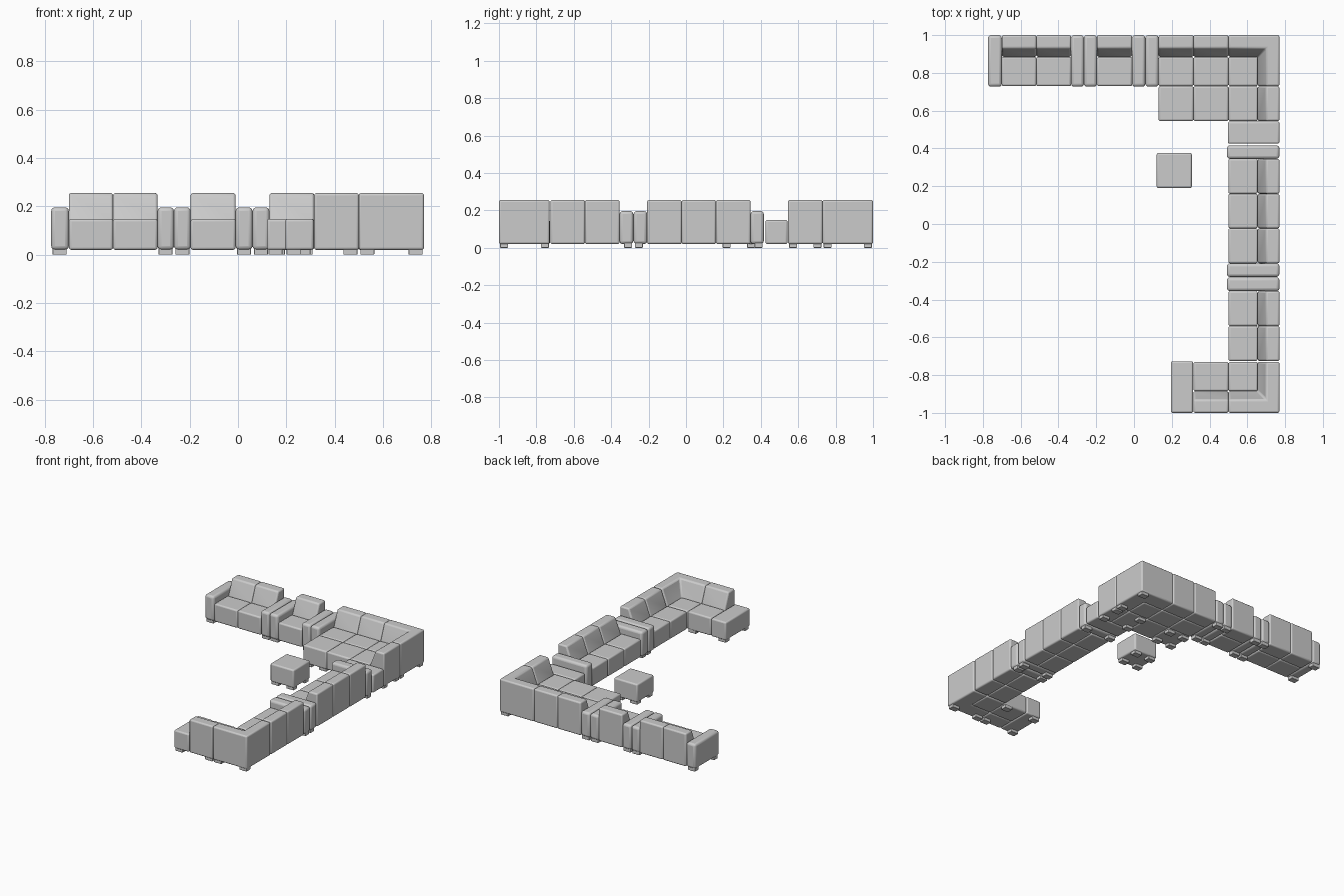
import bpy, bmesh, math

if "Cube" in bpy.data.objects:
    bpy.data.objects.remove(bpy.data.objects["Cube"])

BASE, SEAT, ARM, BACK = 0.02, 0.148, 0.196, 0.255   # height levels
DEPTH, BACK_D, TOP_D = 0.27, 0.115, 0.07            # seat depth, back depth at bottom and top
PROFILE = [(0, BASE), (0, BACK), (TOP_D, BACK), (BACK_D, SEAT - 0.01), (BACK_D, BASE)]


def add_box(bm, x0, x1, y0, y1, z0, z1):
    v = bmesh.ops.create_cube(bm, size=1)["verts"]
    for p in v:
        p.co = (x0 if p.co.x < 0 else x1, y0 if p.co.y < 0 else y1, z0 if p.co.z < 0 else z1)


def add_sweep(bm, rings):
    vs = [[bm.verts.new(c) for c in ring] for ring in rings]
    n = len(vs[0])
    for a, b in zip(vs, vs[1:]):
        for i in range(n):
            bm.faces.new((a[i], a[(i + 1) % n], b[(i + 1) % n], b[i]))
    bm.faces.new(vs[0])
    bm.faces.new(vs[-1][::-1])


def finish(bm, name, loc=(0, 0), rot=0, bevel=0.01):
    bmesh.ops.recalc_face_normals(bm, faces=bm.faces)
    me = bpy.data.meshes.new(name)
    bm.to_mesh(me)
    bm.free()
    ob = bpy.data.objects.new(name, me)
    bpy.context.collection.objects.link(ob)
    ob.location = (loc[0], loc[1], 0)
    ob.rotation_euler.z = math.radians(rot)
    mod = ob.modifiers.new("soft_edges", "BEVEL")
    mod.width, mod.segments = bevel, 3
    mod.angle_limit = math.radians(20)
    bpy.ops.object.select_all(action="DESELECT")
    ob.select_set(True)
    bpy.context.view_layer.objects.active = ob
    bpy.ops.object.shade_smooth_by_angle(angle=math.radians(40))


def block(name, x0, x1, y0, y1, z0=BASE, z1=SEAT, bevel=0.01):
    bm = bmesh.new()
    add_box(bm, x0, x1, y0, y1, z0, z1)
    finish(bm, name, bevel=bevel)


# straight seat: the origin is the middle of the outer back edge
def seat(loc, width, rot=0):
    bm = bmesh.new()
    h = width / 2
    add_box(bm, -h, h, -DEPTH, -BACK_D, BASE, SEAT)
    add_sweep(bm, [[(x, -d, z) for d, z in PROFILE] for x in (-h, h)])
    finish(bm, "seat", loc, rot)


# corner seat: the origin is the outer corner, back mitred along two sides
def corner(loc, rot=0):
    bm = bmesh.new()
    add_box(bm, -DEPTH, -BACK_D, -DEPTH, -BACK_D, BASE, SEAT)
    add_sweep(bm, [[(-DEPTH, -d, z) for d, z in PROFILE],
                   [(-d, -d, z) for d, z in PROFILE],
                   [(-d, -DEPTH, z) for d, z in PROFILE]])
    finish(bm, "corner_seat", loc, rot)


def feet(x0, x1, y0, y1):
    w, d, m = 0.058, 0.043, 0.006
    for x in (x0 + m, x1 - m - w):
        for y in (y0 + m, y1 - m - d):
            block("foot", x, x + w, y, y + d, 0, BASE + 0.008, 0.003)


# back row seats
for x0, x1 in ((-0.7, -0.517), (-0.517, -0.333), (-0.196, -0.01), (0.13, 0.315), (0.315, 0.5)):
    seat(((x0 + x1) / 2, 1), x1 - x0)
corner((0.77, 1))

# right column seats, backs facing +x
for y0, y1 in ((0.545, 0.73), (0.16, 0.345), (-0.023, 0.16), (-0.208, -0.023),
               (-0.54, -0.355), (-0.725, -0.54)):
    seat((0.77, (y0 + y1) / 2), y1 - y0, -90)
corner((0.77, -1), -90)

# front row seat, back facing -y
seat((0.4075, -1), 0.185, 180)

# armrests
for x0, x1 in ((-0.773, -0.7), (-0.333, -0.265), (-0.265, -0.196), (-0.01, 0.06), (0.06, 0.13)):
    block("armrest", x0, x1, 0.727, 1, BASE, ARM, 0.016)
for y0, y1 in ((0.345, 0.416), (-0.28, -0.208), (-0.355, -0.282)):
    block("side_armrest", 0.492, 0.77, y0, y1, BASE, ARM, 0.016)

# low backless parts
block("chaise_extension", 0.13, 0.315, 0.545, 0.73)
block("chaise_extension", 0.315, 0.5, 0.545, 0.73)
block("end_bench", 0.497, 0.77, 0.425, 0.543)
block("end_bench", 0.195, 0.313, -1, -0.727)
block("ottoman", 0.12, 0.306, 0.19, 0.376)

# feet at the corners of each sofa group
for g in ((-0.773, -0.265, 0.73, 1), (-0.265, 0.06, 0.73, 1), (0.06, 0.77, 0.73, 1),
          (0.13, 0.315, 0.545, 0.73), (0.5, 0.77, 0.545, 0.73), (0.5, 0.77, -0.28, 0.416),
          (0.5, 0.77, -1, -0.282), (0.195, 0.5, -1, -0.727), (0.12, 0.306, 0.19, 0.376)):
    feet(*g)
